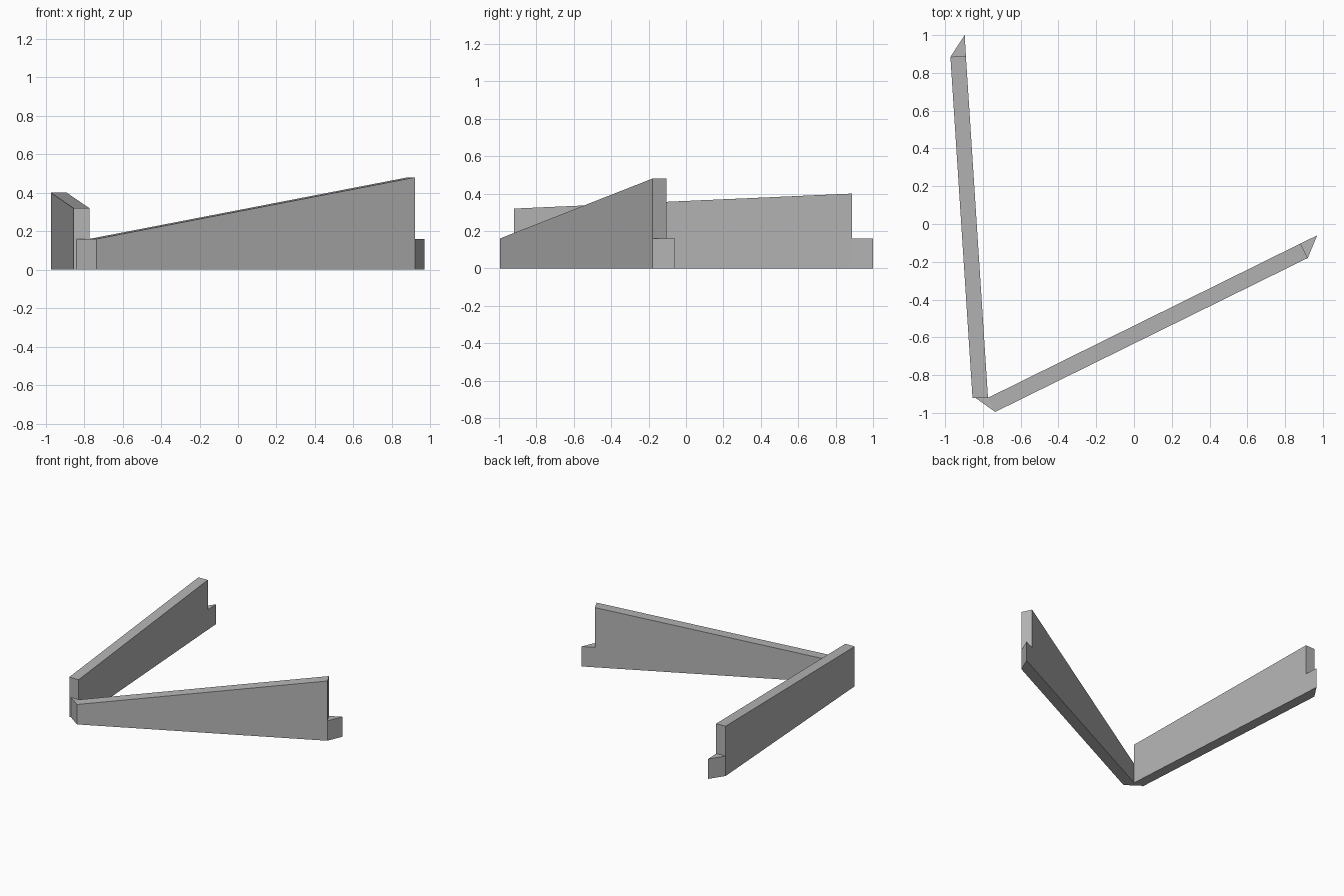
import bpy
import bmesh

cube = bpy.data.objects.get("Cube")
if cube:
    bpy.data.objects.remove(cube, do_unlink=True)

# Single flat grey for all parts
grey = bpy.data.materials.new("plain grey")
grey.use_nodes = True
colour = (0.46, 0.46, 0.46, 1)
grey.diffuse_color = colour
grey.node_tree.nodes["Principled BSDF"].inputs["Base Color"].default_value = colour


def prism(name, plan, heights):
    """Upright prism over a plan outline, with a top height at each corner."""
    bm = bmesh.new()
    low = [bm.verts.new((x, y, 0)) for x, y in plan]
    high = [bm.verts.new((x, y, z)) for (x, y), z in zip(plan, heights)]
    bm.faces.new(low[::-1])
    bm.faces.new(high)
    n = len(plan)
    for i in range(n):
        j = (i + 1) % n
        bm.faces.new((low[i], low[j], high[j], high[i]))
    bmesh.ops.recalc_face_normals(bm, faces=bm.faces)
    mesh = bpy.data.meshes.new(name)
    bm.to_mesh(mesh)
    bm.free()
    mesh.materials.append(grey)
    obj = bpy.data.objects.new(name, mesh)
    bpy.context.collection.objects.link(obj)
    return obj


STEP = 0.16  # height of the low end wedges

# Shared plan corners
side_outer, side_inner = (-0.855, -0.92), (-0.773, -0.92)
side_back_in, side_back_out = (-0.89, 0.888), (-0.972, 0.885)
front_near = (-0.735, -0.995)
front_end, front_end_in = (0.92, -0.18), (0.882, -0.103)

# Side wall rises gently towards the back
prism("side_wall", [side_outer, side_inner, side_back_in, side_back_out],
      [0.32, 0.32, 0.4, 0.4])

# Front wall rises steeply away from the corner
prism("front_wall", [side_inner, front_near, front_end, front_end_in],
      [STEP, STEP, 0.48, 0.48])

# Low wedges at the corner and at both free ends
wedges = {
    "corner_wedge": [(-0.84, -0.92), front_near, side_inner],
    "side_end_wedge": [side_back_out, side_back_in, (-0.896, 1.0)],
    "front_end_wedge": [front_end, (0.97, -0.06), front_end_in],
}
for name, plan in wedges.items():
    prism(name, plan, [STEP] * 3)
